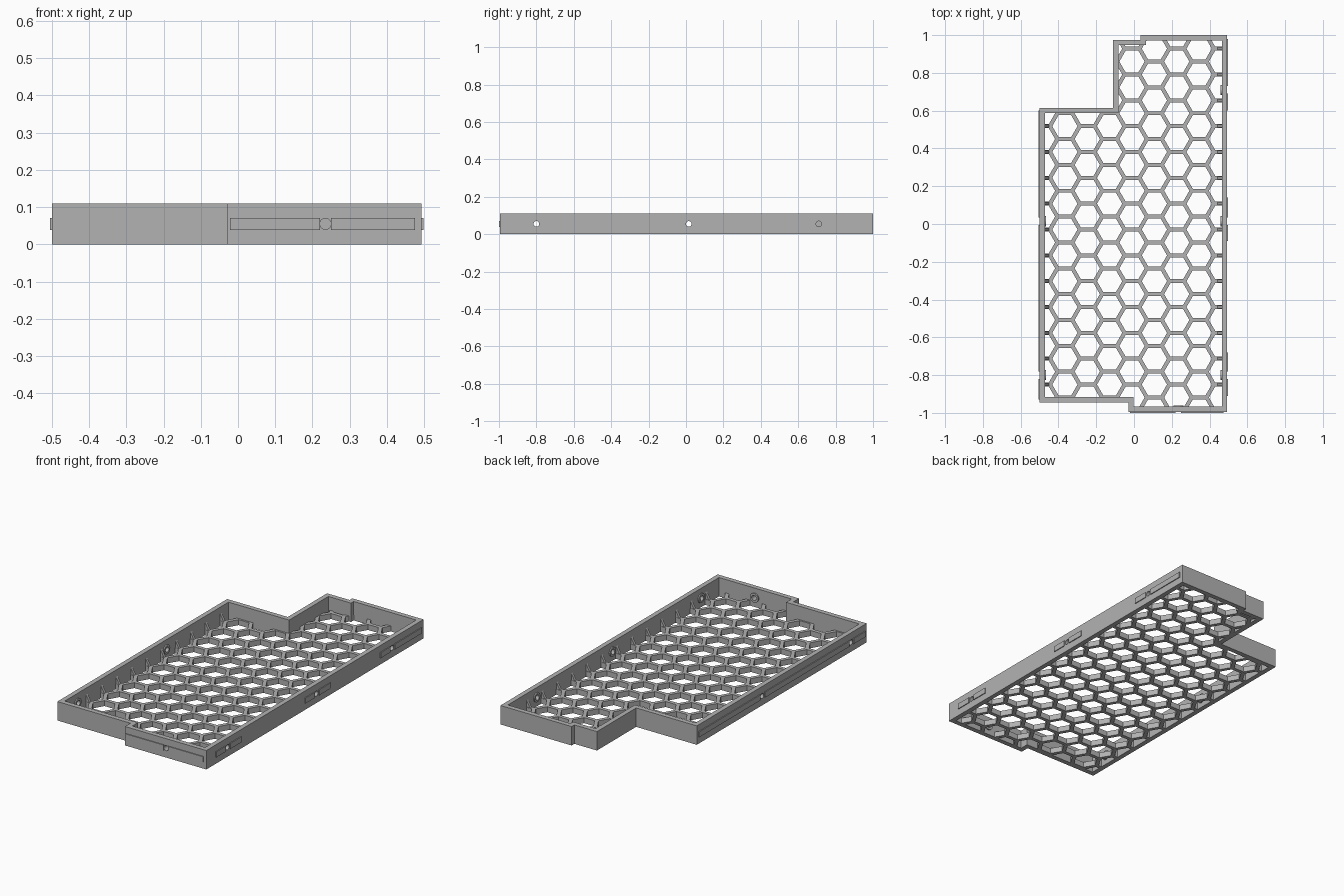
import bpy, bmesh, math
from mathutils import Matrix

cube = bpy.data.objects.get("Cube")
if cube:
    bpy.data.objects.remove(cube, do_unlink=True)

grey = bpy.data.materials.new("plain_grey")
grey.use_nodes = True
grey.diffuse_color = (0.45, 0.45, 0.45, 1)
grey.node_tree.nodes["Principled BSDF"].inputs["Base Color"].default_value = (0.45, 0.45, 0.45, 1)

HEIGHT, WALL, FLOOR = 0.11, 0.028, 0.032
SLOT_Z = 0.055
X0, X1, Y0, Y1 = -0.50, 0.493, -0.995, 1.0
# Stepped tray outline, counter-clockwise
OUTLINE = [(X0, -0.945), (-0.03, -0.945), (-0.03, Y0), (X1, Y0), (X1, Y1),
           (0.035, Y1), (0.035, 0.975), (-0.11, 0.975), (-0.11, 0.615), (X0, 0.615)]


def finish(name, bm):
    bmesh.ops.recalc_face_normals(bm, faces=bm.faces)
    mesh = bpy.data.meshes.new(name)
    bm.to_mesh(mesh)
    bm.free()
    mesh.materials.append(grey)
    ob = bpy.data.objects.new(name, mesh)
    bpy.context.collection.objects.link(ob)
    return ob


def inset(points, d):
    """Move every edge of a right-angled outline inwards by d."""
    out = []
    n = len(points)
    for i, (x, y) in enumerate(points):
        px, py = points[i - 1]
        nx, ny = points[(i + 1) % n]
        for ax, ay, bx, by in ((px, py, x, y), (x, y, nx, ny)):
            if abs(ax - bx) < 1e-6:
                new_x = x - d * math.copysign(1, by - ay)
            else:
                new_y = y + d * math.copysign(1, bx - ax)
        out.append((new_x, new_y))
    return out


def prism(bm, points, z0, z1):
    low = [bm.verts.new((x, y, z0)) for x, y in points]
    high = [bm.verts.new((x, y, z1)) for x, y in points]
    bm.faces.new(low[::-1])
    bm.faces.new(high)
    for i in range(len(points)):
        j = (i + 1) % len(points)
        bm.faces.new((low[i], low[j], high[j], high[i]))


def box(bm, lo, hi):
    prism(bm, [(lo[0], lo[1]), (hi[0], lo[1]), (hi[0], hi[1]), (lo[0], hi[1])], lo[2], hi[2])


def rod(bm, centre, axis, radius, depth):
    turn = Matrix.Rotation(math.pi / 2, 4, 'Y' if axis == 'x' else 'X')
    bmesh.ops.create_cone(bm, cap_ends=True, segments=20, radius1=radius, radius2=radius,
                          depth=depth, matrix=Matrix.Translation(centre) @ turn)


def cut(target, cutter):
    cutter.hide_render = True
    mod = target.modifiers.new("cut", 'BOOLEAN')
    mod.operation, mod.solver, mod.object = 'DIFFERENCE', 'EXACT', cutter
    bpy.context.view_layer.objects.active = target
    bpy.ops.object.modifier_apply(modifier=mod.name)
    bpy.data.objects.remove(cutter, do_unlink=True)


# Perimeter wall
inner = inset(OUTLINE, WALL)
bm = bmesh.new()
loops = [[bm.verts.new((x, y, z)) for x, y in pts]
         for pts, z in ((OUTLINE, 0), (OUTLINE, HEIGHT), (inner, HEIGHT), (inner, 0))]
for a, b in zip(loops, loops[1:] + loops[:1]):
    for i in range(len(a)):
        j = (i + 1) % len(a)
        bm.faces.new((a[i], a[j], b[j], b[i]))
wall = finish("perimeter_wall", bm)

# Magnet holes: axis and centre on the wall
holes = [('x', X1 - WALL / 2, y) for y in (-0.80, 0.015, 0.71)]
holes += [('x', X0 + WALL / 2, y) for y in (-0.80, 0.015)]
holes += [('y', 0.235, Y0 + WALL / 2)]


def hole_cutter():
    bm = bmesh.new()
    for axis, x, y in holes:
        rod(bm, (x, y, SLOT_Z), axis, 0.015, 0.1)
    return finish("hole_cutter", bm)


cut(wall, hole_cutter())

# Raised rings around the holes on the inside
bm = bmesh.new()
for axis, x, y in holes:
    shift = WALL / 2 + 0.001
    cx = x - math.copysign(shift, x) if axis == 'x' else x
    cy = y + shift if axis == 'y' else y
    rod(bm, (cx, cy, SLOT_Z), axis, 0.027, 0.012)
rings = finish("hole_rings", bm)
cut(rings, hole_cutter())

# Honeycomb floor
bm = bmesh.new()
prism(bm, inset(OUTLINE, WALL * 0.6), 0, FLOOR)
floor = finish("honeycomb_floor", bm)

PITCH = 0.1368
STEP = PITCH * math.sqrt(3) / 2
HEX_X, HEX_Y = -0.366, 0.518
RADIUS = (PITCH - 0.021) / math.sqrt(3)
bm = bmesh.new()
for col in range(-1, 8):
    for row in range(-5, 13):
        cx = HEX_X + col * STEP
        cy = HEX_Y - (row + (col % 2) / 2) * PITCH
        prism(bm, [(cx + RADIUS * math.cos(k * math.pi / 3), cy + RADIUS * math.sin(k * math.pi / 3))
                   for k in range(6)], -0.05, 0.1)
cut(floor, finish("hexagon_cutter", bm))

# Small gussets where the honeycomb meets the long walls
bm = bmesh.new()
for side, face, first in ((1, X0 + WALL, 0), (-1, X1 - WALL, -3)):
    for row in range(first, 11):
        y = HEX_Y - row * PITCH
        section = [(face - side * 0.004, FLOOR - 0.01), (face + side * 0.022, FLOOR - 0.01),
                   (face + side * 0.022, FLOOR), (face - side * 0.004, 0.078)]
        ends = [[bm.verts.new((x, y + dy, z)) for x, z in section] for dy in (-0.008, 0.008)]
        bm.faces.new(ends[0])
        bm.faces.new(ends[1])
        for i in range(4):
            j = (i + 1) % 4
            bm.faces.new((ends[0][i], ends[0][j], ends[1][j], ends[1][i]))
finish("wall_gussets", bm)

# Shallow clip rails on the outside, interrupted at the holes
LOW, HIGH, OUT = SLOT_Z - 0.016, SLOT_Z + 0.016, 0.005
bm = bmesh.new()
for a, b in ((-0.91, -0.82), (-0.78, -0.68), (-0.09, -0.005), (0.035, 0.14), (0.60, 0.69), (0.73, 0.98)):
    box(bm, (X1 - 0.002, a, LOW), (X1 + OUT, b, HIGH))
finish("right_clip_rails", bm)

bm = bmesh.new()
for a, b in ((-0.93, -0.82), (-0.78, -0.005), (0.035, 0.60)):
    box(bm, (X0 - OUT, a, LOW), (X0 + 0.002, b, HIGH))
finish("left_clip_rails", bm)

bm = bmesh.new()
for a, b in ((-0.022, 0.22), (0.25, 0.475)):
    box(bm, (a, Y0 - OUT, LOW), (b, Y0 + 0.002, HIGH))
finish("front_clip_rails", bm)
